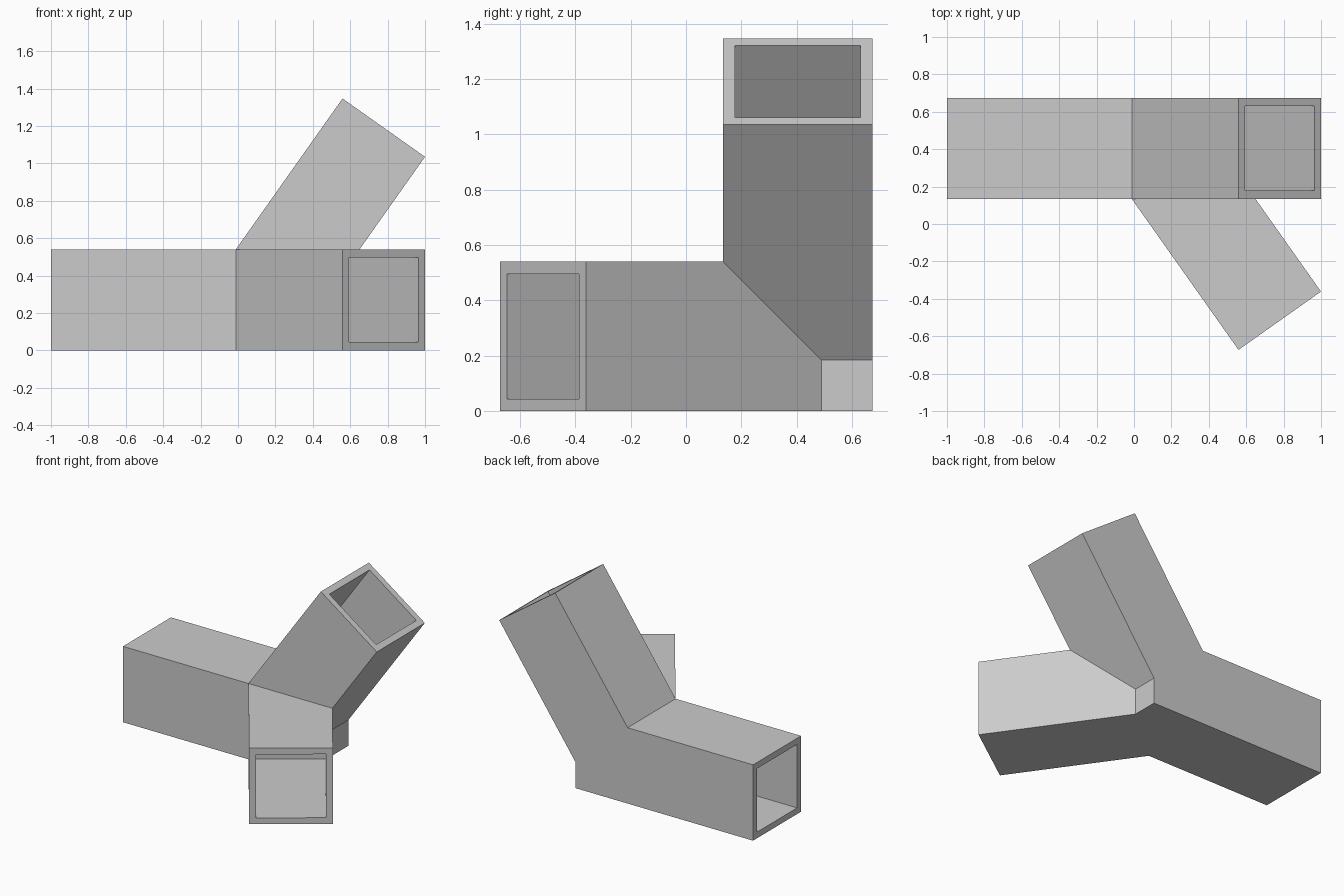
import bpy, bmesh, math
from mathutils import Matrix, Vector

cube = bpy.data.objects.get("Cube")
if cube:
    bpy.data.objects.remove(cube, do_unlink=True)

WIDTH = 0.54                      # outer side of the square tubes
BORE = 0.452                      # inner side
REACH = 1.128                     # hub centre to open end
DEPTH = 0.90                      # socket depth
HUB = Vector((0.128, 0.404, WIDTH / 2))
TILT = math.atan(math.sqrt(2))

grey = bpy.data.materials.new("light_grey")
grey.use_nodes = True
colour = (0.6, 0.6, 0.6, 1)
grey.diffuse_color = colour
grey.node_tree.nodes["Principled BSDF"].inputs["Base Color"].default_value = colour


def bar(name, turn, start, end, side):
    """Square bar along a turned x axis through the hub."""
    bm = bmesh.new()
    shape = (Matrix.Translation(HUB) @ turn
             @ Matrix.Translation(((start + end) / 2, 0, 0))
             @ Matrix.Diagonal((end - start, side, side, 1)))
    bmesh.ops.create_cube(bm, size=1, matrix=shape)
    mesh = bpy.data.meshes.new(name)
    bm.to_mesh(mesh)
    bm.free()
    mesh.materials.append(grey)
    obj = bpy.data.objects.new(name, mesh)
    bpy.context.collection.objects.link(obj)
    return obj


def combine(target, helper, operation):
    """Apply a boolean and discard the helper."""
    helper.hide_render = True
    mod = target.modifiers.new("join", 'BOOLEAN')
    mod.operation = operation
    mod.solver = 'EXACT'
    mod.object = helper
    bpy.context.view_layer.objects.active = target
    bpy.ops.object.modifier_apply(modifier=mod.name)
    bpy.data.objects.remove(helper, do_unlink=True)


# Directions of the straight, rising and forward arms
turns = [Matrix.Rotation(math.pi, 4, 'Z'),
         Matrix.Rotation(-TILT, 4, 'Y'),
         Matrix.Rotation(-TILT, 4, 'Z')]

# Outer body: the straight arm runs through the hub, the others start in it
connector = bar("tube_connector", turns[0], -WIDTH / 2, REACH, WIDTH)
for turn in turns[1:]:
    combine(connector, bar("arm", turn, 0, REACH, WIDTH), 'UNION')

# Square sockets in the three open ends
for turn in turns:
    combine(connector, bar("socket", turn, REACH - DEPTH, REACH + 0.05, BORE), 'DIFFERENCE')
